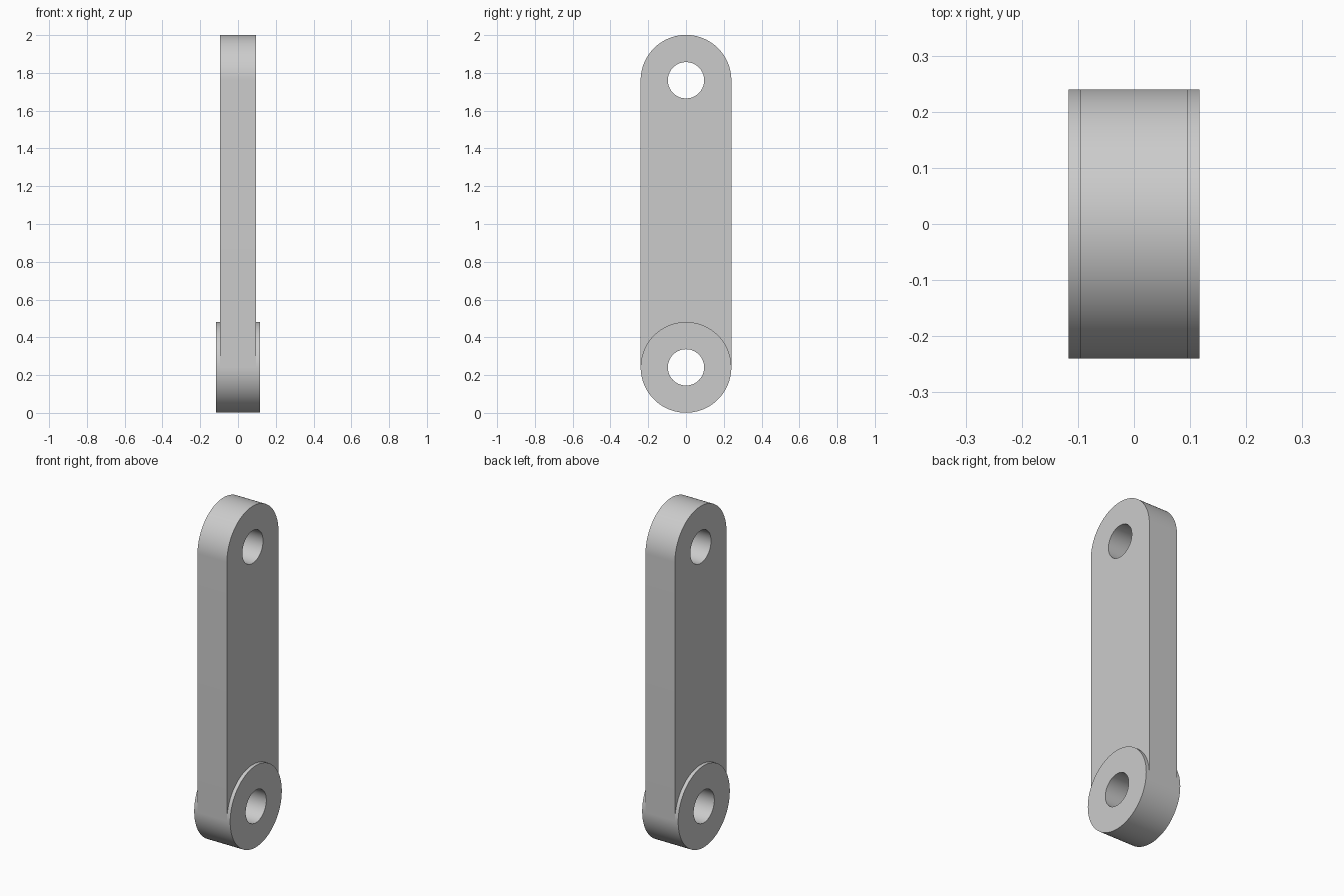
import bpy, bmesh
from math import sin, cos, pi

cube = bpy.data.objects.get("Cube")
if cube:
    bpy.data.objects.remove(cube, do_unlink=True)

RADIUS, HOLE = 0.24, 0.096
LOW, HIGH = 0.241, 1.761        # pivot centre heights
ARM, BOSS = 0.0955, 0.117       # half thicknesses
HALF = 48                       # segments per half circle

bm = bmesh.new()


def arc(radius, height, start, steps, direction=1):
    """Points (y, z) along a circular arc, starting at a given angle."""
    angles = [start + direction * pi * i / HALF for i in range(steps)]
    return [(radius * cos(a), height + radius * sin(a)) for a in angles]


def loop(points, x):
    return [bm.verts.new((x, y, z)) for y, z in points]


def wall(a, b, skip=lambda i: False):
    """Quads between two matching closed loops."""
    for i in range(len(a)):
        if not skip(i):
            j = (i + 1) % len(a)
            bm.faces.new((a[i], a[j], b[j], b[i]))


def closed_edges(verts):
    result = []
    for a, b in zip(verts, verts[1:] + verts[:1]):
        result.append(bm.edges.get((a, b)) or bm.edges.new((a, b)))
    return result


# Arm: rounded top, straight sides, foot cut out to meet the boss
top_arc = arc(RADIUS, HIGH, 0, HALF + 1)
foot_arc = arc(RADIUS, LOW, pi, HALF + 1, -1)
outline = top_arc + foot_arc
top_hole = arc(HOLE, HIGH, 0, 2 * HALF)
outer = [loop(outline, x) for x in (-ARM, ARM)]
inner = [loop(top_hole, x) for x in (-ARM, ARM)]
wall(*outer, skip=lambda i: len(top_arc) <= i < len(outline) - 1)
wall(*inner)
for side, x in enumerate((-1, 1)):
    bmesh.ops.triangle_fill(
        bm, use_beauty=True, normal=(x, 0, 0),
        edges=closed_edges(outer[side]) + closed_edges(inner[side]))

# Boss: wider ring around the lower pivot, open where the arm joins it
ring = arc(RADIUS, LOW, 0, 2 * HALF)
low_hole = arc(HOLE, LOW, 0, 2 * HALF)
rims = [loop(ring, x) for x in (-BOSS, -ARM, ARM, BOSS)]
bores = [loop(low_hole, x) for x in (-BOSS, BOSS)]
wall(rims[0], rims[1])
wall(rims[1], rims[2], skip=lambda i: i < HALF)
wall(rims[2], rims[3])
wall(*bores)
wall(rims[0], bores[0])
wall(rims[3], bores[1])

# Weld the arm and boss into one clean solid
bmesh.ops.remove_doubles(bm, verts=bm.verts[:], dist=0.0001)
bmesh.ops.recalc_face_normals(bm, faces=bm.faces[:])
mesh = bpy.data.meshes.new("link_arm")
bm.to_mesh(mesh)
bm.free()
link = bpy.data.objects.new("link_arm", mesh)
bpy.context.collection.objects.link(link)

# Plain grey material
grey = bpy.data.materials.new("light_grey")
grey.use_nodes = True
colour = (0.6, 0.6, 0.6, 1)
grey.diffuse_color = colour
grey.node_tree.nodes["Principled BSDF"].inputs["Base Color"].default_value = colour
mesh.materials.append(grey)

# Smooth rounds with crisp rims
bpy.ops.object.select_all(action="DESELECT")
link.select_set(True)
bpy.context.view_layer.objects.active = link
bpy.ops.object.shade_smooth_by_angle(angle=pi / 6)
